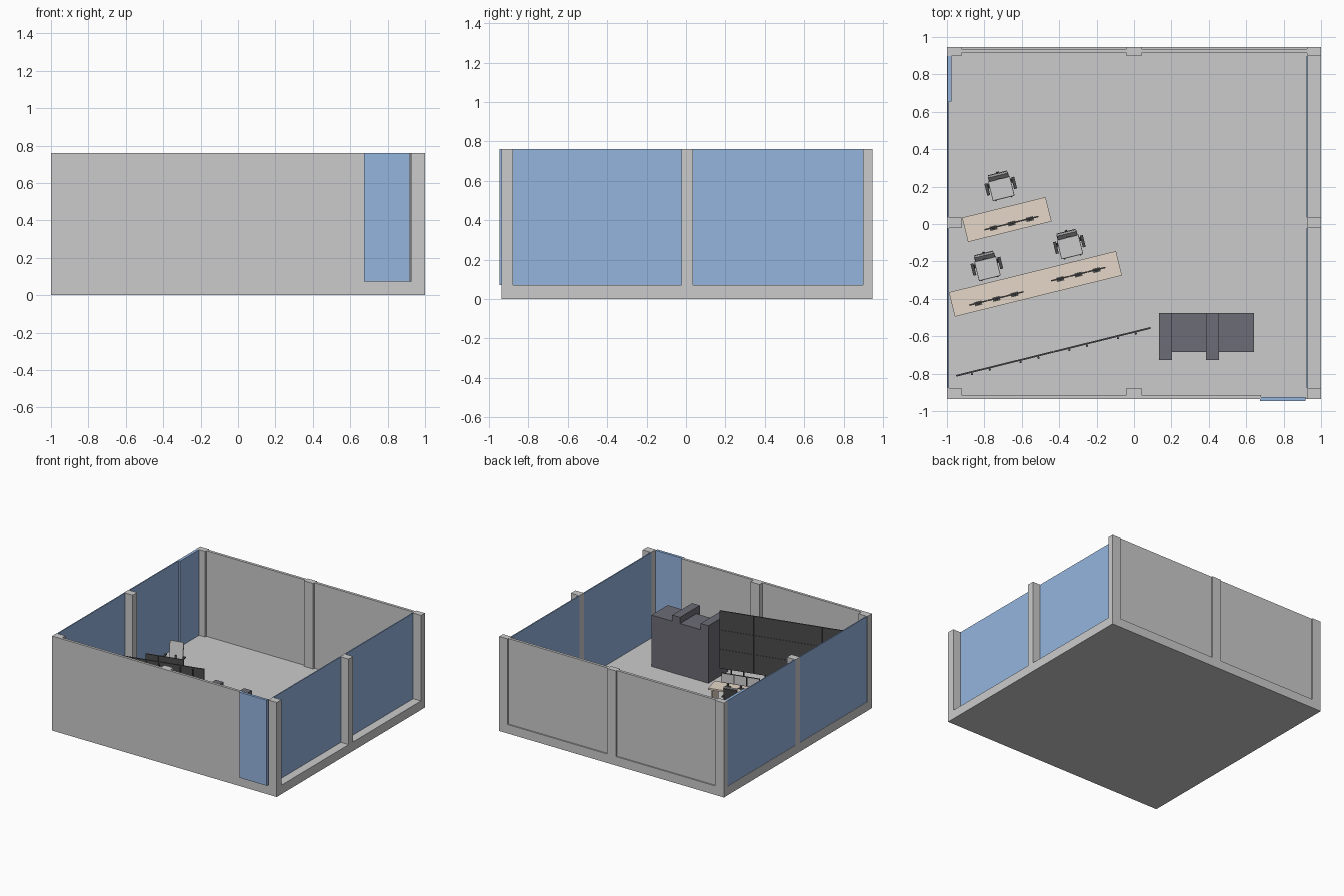
import bpy, bmesh, math
from mathutils import Matrix, Vector

if "Cube" in bpy.data.objects:
    bpy.data.objects.remove(bpy.data.objects["Cube"])

def material(name, rgb):
    m = bpy.data.materials.new(name)
    m.diffuse_color = (*rgb, 1)
    m.use_nodes = True
    m.node_tree.nodes["Principled BSDF"].inputs["Base Color"].default_value = m.diffuse_color
    return m

GLASS = material("glass_blue", (0.30, 0.46, 0.74))
WOOD = material("light_wood", (0.78, 0.68, 0.57))
DARK = material("dark_plastic", (0.07, 0.07, 0.07))
CABINET = material("cabinet_grey", (0.15, 0.15, 0.18))
ANGLE = math.radians(13.85)

def frame(x, y, z=0.0):
    return Matrix.Translation((x, y, z)) @ Matrix.Rotation(ANGLE, 4, 'Z')

def finish(name, bm, mat, m):
    me = bpy.data.meshes.new(name)
    bm.to_mesh(me)
    bm.free()
    if mat:
        me.materials.append(mat)
    ob = bpy.data.objects.new(name, me)
    ob.matrix_world = m or Matrix()
    bpy.context.collection.objects.link(ob)
    return ob

def box(name, x, y, z, mat=None, m=None):
    """Box from (low, high) pairs."""
    bm = bmesh.new()
    c = Vector([(a + b) / 2 for a, b in (x, y, z)])
    s = [b - a for a, b in (x, y, z)]
    bmesh.ops.create_cube(bm, size=1, matrix=Matrix.Translation(c) @ Matrix.Diagonal((*s, 1)))
    return finish(name, bm, mat, m)

def rod(name, p, q, r, mat=None, m=None, sides=10):
    """Cylinder between two points."""
    p, q = Vector(p), Vector(q)
    d = q - p
    bm = bmesh.new()
    rot = d.to_track_quat('Z', 'Y').to_matrix().to_4x4()
    bmesh.ops.create_cone(bm, cap_ends=True, segments=sides, radius1=r, radius2=r,
                          depth=d.length, matrix=Matrix.Translation((p + q) / 2) @ rot)
    return finish(name, bm, mat, m)

H, F = 0.76, 0.072          # wall height, floor level

# floor slab
box("floor", (-1, 1), (-0.936, 0.946), (0, F))

# columns: corners and mid-walls
rows = [("front", -0.936, -0.877), ("middle", -0.022, 0.035), ("back", 0.898, 0.946)]
cols = [("left", -1, -0.922), ("center", -0.04, 0.04), ("right", 0.925, 1)]
for rn, y0, y1 in rows:
    for cn, x0, x1 in cols:
        if (rn, cn) != ("middle", "center"):
            box(f"{rn}_{cn}_column", (x0, x1), (y0, y1), (F, H))

# solid front and back walls
box("front_wall", (-0.922, 0.68), (-0.936, -0.915), (F, H))
for n, x in (("left", (-0.922, -0.04)), ("right", (0.04, 0.925))):
    box(f"back_wall_{n}", x, (0.914, 0.936), (F, H))

# glass side walls and doors
for n, y in (("front", (-0.877, -0.022)), ("back", (0.035, 0.898))):
    box(f"right_glass_{n}", (0.922, 0.931), y, (F, H), GLASS)
    box(f"left_glass_{n}", (-0.998, -0.990), y, (F, H), GLASS)
box("front_door", (0.675, 0.917), (-0.946, -0.925), (F, H), GLASS)
box("left_door", (-0.990, -0.975), (0.655, 0.898), (F, H), GLASS)

# cabinet block with two taller uprights
box("cabinet", (0.134, 0.642), (-0.684, -0.476), (F, 0.485), CABINET)
for i, x in enumerate((0.134, 0.386)):
    box(f"cabinet_upright_{i}", (x, x + 0.069), (-0.727, -0.475), (F, 0.535), CABINET)

# video wall: 4 x 3 screens on posts
W = frame(-0.431, -0.684)
pw, ph = 0.268, 0.155
for c in range(4):
    x = (c - 2) * pw
    for r in range(3):
        z = 0.176 + r * ph
        box(f"wall_screen_{c}_{r}", (x + .0007, x + pw - .0007), (-0.004, 0.005),
            (z + .0007, z + ph - .0007), DARK, W)
    for k, px in enumerate((x + 0.085, x + 0.183)):
        rod(f"wall_post_{c}_{k}", (px, -0.011, F), (px, -0.011, 0.63), 0.006, DARK, W)

def desk(name, x, y, length, legs):
    m = frame(x, y)
    h, d = length / 2, 0.067
    box(name + "_top", (-h, h), (-d, d), (0.208, 0.222), WOOD, m)
    for i in range(legs):
        lx = -h + 0.02 + i * (length - 0.052) / (legs - 1)
        box(f"{name}_leg_{i}", (lx, lx + 0.012), (-d + .008, d - .008), (F, 0.208), WOOD, m)

def monitors(name, x, y):
    """Row of three screens on small stands, facing the chair."""
    m = frame(x, y)
    for i in (-1, 0, 1):
        c, n = i * 0.1, f"{name}_{i + 1}"
        box(n + "_frame", (c - .049, c + .049), (-.004, .003), (.250, .328), DARK, m)
        box(n + "_screen", (c - .045, c + .045), (.002, .004), (.254, .324), None, m)
        box(n + "_neck", (c - .006, c + .006), (-.009, -.003), (.222, .285), DARK, m)
        box(n + "_base", (c - .02, c + .02), (-.014, .009), (.222, .225), DARK, m)

def chair(name, x, y):
    """Swivel chair facing -y with arms and a five-star base."""
    m = frame(x, y)
    seat = box(name + "_seat", (-.06, .06), (-.065, .045), (.172, .19), None, m)
    tilt = m @ Matrix.Translation((0, .045, .2)) @ Matrix.Rotation(math.radians(-9), 4, 'X')
    back = box(name + "_back", (-.055, .055), (-.006, .006), (0, .135), None, tilt)
    for ob in (seat, back):
        b = ob.modifiers.new("soft_edges", 'BEVEL')
        b.width, b.segments = .005, 2
    box(name + "_back_shell", (-.052, .052), (.006, .011), (.01, .125), DARK, tilt)
    box(name + "_back_support", (-.01, .01), (.04, .054), (.165, .23), DARK, m)
    box(name + "_under_seat", (-.03, .03), (-.03, .05), (.163, .172), DARK, m)
    for s, n in ((-1, "left"), (1, "right")):
        x0, x1 = sorted((s * .066, s * .082))
        box(f"{name}_{n}_armrest", (x0, x1), (-.03, .035), (.227, .234), DARK, m)
        rod(f"{name}_{n}_arm_post", (s * .072, .01, .167), (s * .072, .01, .228), .004, DARK, m)
        rod(f"{name}_{n}_arm_bar", (s * .03, .01, .168), (s * .074, .01, .168), .004, DARK, m)
    rod(name + "_stem", (0, 0, .09), (0, 0, .165), .008, DARK, m)
    for k in range(5):
        a = math.pi / 2 + k * math.tau / 5
        ex, ey = .072 * math.cos(a), .072 * math.sin(a)
        rod(f"{name}_base_arm_{k}", (0, 0, .1), (ex, ey, .09), .005, DARK, m, 8)
        tx, ty = -.006 * math.sin(a), .006 * math.cos(a)
        rod(f"{name}_caster_{k}", (ex - tx, ey - ty, F + .009), (ex + tx, ey + ty, F + .009),
            .009, DARK, m)

# workstations
desk("back_desk", -0.680, 0.024, 0.46, 2)
desk("front_desk", -0.527, -0.320, 0.92, 3)
stations = [("back", (-0.655, 0.005), (-0.712, 0.200)),
            ("front_left", (-0.736, -0.398), (-0.786, -0.228)),
            ("front_right", (-0.298, -0.268), (-0.345, -0.112))]
for n, mon, ch in stations:
    monitors(n + "_monitor", *mon)
    chair(n + "_chair", *ch)
